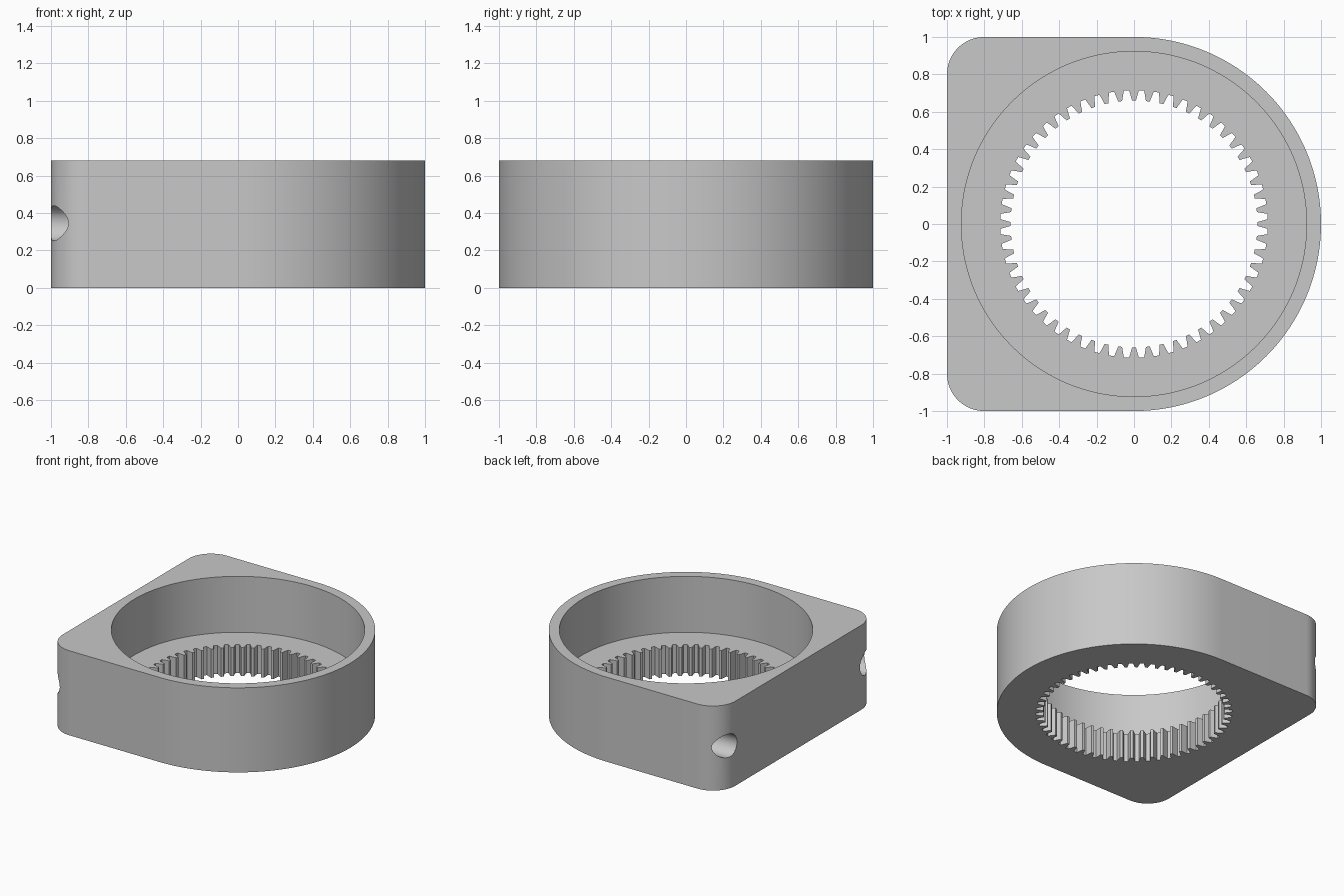
import bpy, bmesh, math

if "Cube" in bpy.data.objects:
    bpy.data.objects.remove(bpy.data.objects["Cube"])

HEIGHT, FLOOR = 0.68, 0.23
TEETH, TIP_R, ROOT_R = 56, 0.66, 0.715

grey = bpy.data.materials.new("plain_grey")
grey.diffuse_color = (0.58, 0.58, 0.58, 1)
grey.use_nodes = True
grey.node_tree.nodes["Principled BSDF"].inputs["Base Color"].default_value = grey.diffuse_color


def arc(cx, cy, r, a0, a1, n):
    """Points along an arc, angles in degrees."""
    angles = [math.radians(a0 + (a1 - a0) * i / n) for i in range(n + 1)]
    return [(cx + r * math.cos(a), cy + r * math.sin(a)) for a in angles]


def prism(name, outline, z0, z1):
    """Extrude a closed outline from z0 to z1."""
    bm = bmesh.new()
    face = bm.faces.new([bm.verts.new((x, y, z0)) for x, y in outline])
    top = bmesh.ops.extrude_face_region(bm, geom=[face])["geom"]
    moved = [g for g in top if isinstance(g, bmesh.types.BMVert)]
    bmesh.ops.translate(bm, verts=moved, vec=(0, 0, z1 - z0))
    bmesh.ops.recalc_face_normals(bm, faces=bm.faces)
    mesh = bpy.data.meshes.new(name)
    bm.to_mesh(mesh)
    bm.free()
    mesh.materials.append(grey)
    obj = bpy.data.objects.new(name, mesh)
    bpy.context.collection.objects.link(obj)
    return obj


# Housing: round on the right, square with rounded corners on the left
outline = (arc(0, 0, 1, -90, 90, 96)
           + arc(-0.8, 0.8, 0.2, 90, 180, 20)
           + arc(-0.8, -0.8, 0.2, 180, 270, 20))
housing = prism("ring_gear_housing", outline, 0, HEIGHT)

# Round recess above the gear floor
recess = prism("recess_cutter", arc(0, 0, 0.923, 0, 360, 144)[:-1], FLOOR, HEIGHT + 0.1)

# Toothed opening: each tooth is a tapered step pointing inwards
profile = [(-0.33, ROOT_R), (-0.24, 0.69), (-0.14, TIP_R),
           (0.14, TIP_R), (0.24, 0.69), (0.33, ROOT_R)]
gear = []
for i in range(TEETH):
    for offset, r in profile:
        a = 2 * math.pi * (i + offset) / TEETH
        gear.append((r * math.cos(a), r * math.sin(a)))
opening = prism("gear_cutter", gear, -0.1, FLOOR + 0.1)

# Blind screw holes in the two left corners
cutters = [recess, opening]
for side in (-1, 1):
    hole = prism("screw_hole_cutter", arc(0, 0, 0.094, 0, 360, 40)[:-1], 0, 0.5)
    hole.rotation_euler = (0, math.pi / 2, 0)
    hole.location = (-1.1, side * 0.875, 0.345)
    cutters.append(hole)

bpy.context.view_layer.update()
bpy.context.view_layer.objects.active = housing
for cutter in cutters:
    mod = housing.modifiers.new("cut", "BOOLEAN")
    mod.operation = "DIFFERENCE"
    mod.solver = "EXACT"
    mod.object = cutter
    bpy.ops.object.modifier_apply(modifier=mod.name)
for cutter in cutters:
    bpy.data.objects.remove(cutter)

# Smooth round walls, crisp edges
bpy.ops.object.select_all(action="DESELECT")
housing.select_set(True)
bpy.ops.object.shade_smooth_by_angle(angle=math.radians(20))
